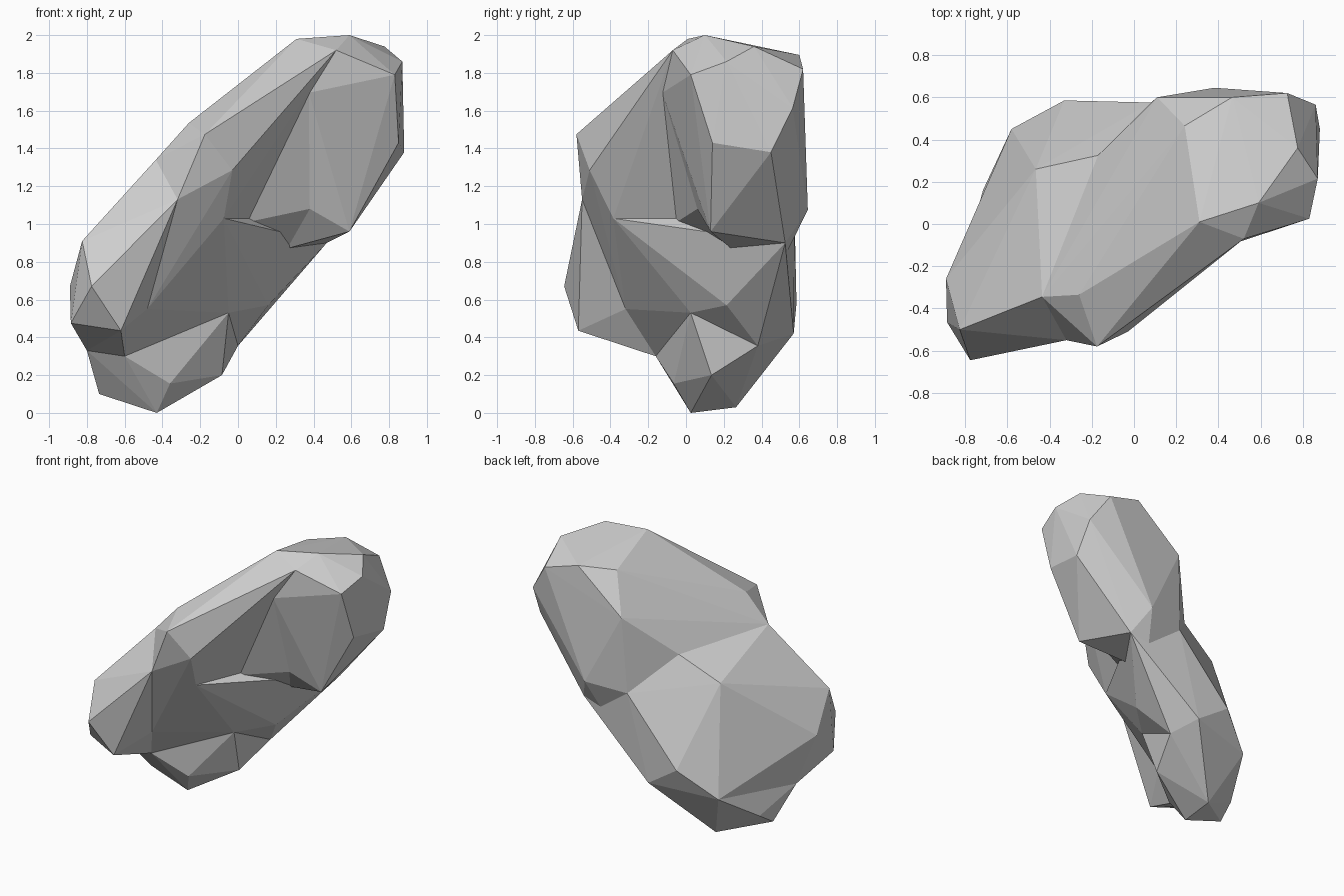
import bpy
import bmesh

default_cube = bpy.data.objects.get("Cube")
if default_cube:
    bpy.data.objects.remove(default_cube, do_unlink=True)

# One plain stone colour
stone = bpy.data.materials.new("grey_stone")
stone.use_nodes = True
stone_colour = (0.62, 0.62, 0.62, 1)
stone.diffuse_color = stone_colour
stone.node_tree.nodes["Principled BSDF"].inputs["Base Color"].default_value = stone_colour


def chiselled_lump(name, seam_corners, own_corners):
    """Make a flat-faced convex chunk of rock around its corners."""
    bm = bmesh.new()
    for corner in seam_corners + own_corners:
        bm.verts.new(corner)
    hull = bmesh.ops.convex_hull(bm, input=bm.verts)
    inside = {v for v in hull["geom_interior"] if isinstance(v, bmesh.types.BMVert)}
    bmesh.ops.delete(bm, geom=list(inside), context='VERTS')
    bmesh.ops.recalc_face_normals(bm, faces=bm.faces)
    mesh = bpy.data.meshes.new(name)
    bm.to_mesh(mesh)
    bm.free()
    mesh.materials.append(stone)
    lump = bpy.data.objects.new(name, mesh)
    bpy.context.collection.objects.link(lump)
    return lump


# Corners on the seams, shared by neighbouring lumps: upper ridge
ridge_top = (.31, .01, 1.98)
brow = (.52, -.07, 1.92)
ridge_middle = (-.26, -.335, 1.535)
ridge_front = (-.175, -.58, 1.475)
ridge_lower = (-.435, -.345, 1.34)

# Front seams
step_top = (.375, -.125, 1.695)
step_foot = (.05, -.05, 1.01)
front_bulge = (-.32, -.55, 1.13)
front_dent = (-.075, -.385, 1.03)
front_hollow = (-.48, -.32, .55)
foot_front = (-.6, -.16, .3)
foot_side = (-.8, -.15, .33)

# Notches below the head
notch_roof = (.38, .06, 1.08)
notch_upper = (.26, .24, .87)
notch_back = (.47, .525, .9)
notch_lower = (-.05, .025, .53)
notch_inner = (0, .38, .355)
waist_side = (.28, .46, .7)

# Back seams, from the top down
back_top = (.24, .465, 1.87)
back_upper = (.11, .6, 1.6)
back_crease = (-.17, .325, 1.3)
back_edge = (-.465, .26, 1.14)
back_jaw = (.38, .645, 1.075)
back_waist = (.08, .575, 1.04)
back_lower = (-.33, .585, .58)
back_foot = (-.58, .45, .38)
back_heel = (-.09, .57, .42)

# Upper block, overhanging the notch
chiselled_lump(
    "head",
    [ridge_top, brow, step_top, notch_roof, notch_upper, notch_back,
     back_top, back_upper, back_jaw, back_waist],
    [(.59, .1, 2), (.775, .36, 1.94), (.87, .215, 1.86), (.83, .025, 1.79),
     (.85, .14, 1.43), (.88, .45, 1.38), (.59, .13, .96), (.725, .62, 1.82),
     (.86, .565, 1.615), (.465, .6, 1.895)])

# Inner corner of the head, and the wedge under its back
chiselled_lump(
    "jowl",
    [brow, step_top, step_foot, notch_roof, notch_upper, back_waist], [])
chiselled_lump(
    "rear_wedge",
    [back_jaw, back_waist, notch_upper, notch_back, waist_side], [])

# Sloping middle of the front
chiselled_lump(
    "shoulder",
    [ridge_top, brow, ridge_middle, ridge_front, ridge_lower, step_top,
     step_foot, front_bulge, front_dent, front_hollow, foot_front,
     back_top, back_upper, back_crease, back_waist],
    [(-.03, -.51, 1.285)])

# Lower front bulge
chiselled_lump(
    "cheek",
    [ridge_lower, front_bulge, front_hollow, foot_front, foot_side,
     back_crease, back_edge, back_foot],
    [(-.825, -.5, .91), (-.775, -.645, .67), (-.62, -.57, .435),
     (-.885, -.465, .475), (-.89, -.26, .67)])

# Narrow part between the notches
chiselled_lump(
    "waist",
    [step_foot, front_dent, front_hollow, foot_front, notch_upper,
     notch_back, notch_lower, notch_inner, waist_side, back_crease,
     back_edge, back_waist, back_lower, back_heel],
    [(.16, .215, .57)])

# Base of the rock
chiselled_lump(
    "foot",
    [foot_front, foot_side, notch_lower, notch_inner, back_edge,
     back_lower, back_foot, back_heel],
    [(-.735, .03, .1), (-.715, .16, .185), (-.43, .025, 0),
     (-.36, -.065, .155), (-.085, .135, .2), (-.43, .265, .03)])
